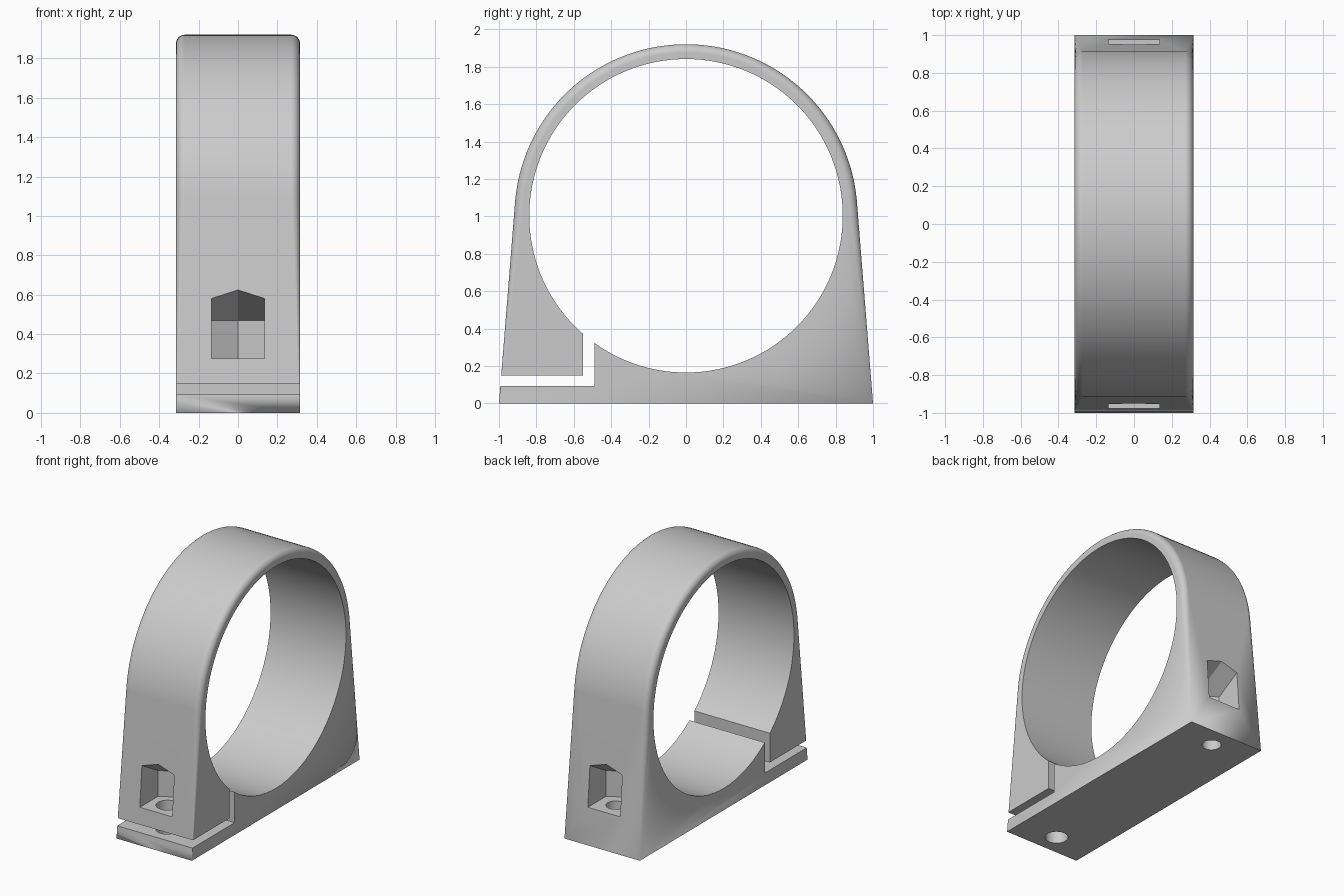
import bpy, bmesh, math
from math import sin, cos, pi, radians

cube = bpy.data.objects.get("Cube")
if cube:
    bpy.data.objects.remove(cube, do_unlink=True)

HALF_W = 0.315       # half width of the clamp along x
AXIS_Z = 1.003       # height of the ring axis
OUTER, BORE, FILLET = 0.917, 0.838, 0.045
BOLT_Y = 0.84
NUT_HALF = 0.135     # half the nut size across flats

grey = bpy.data.materials.new("plain grey")
grey.use_nodes = True
colour = (0.6, 0.6, 0.6, 1)
grey.diffuse_color = colour
grey.node_tree.nodes["Principled BSDF"].inputs["Base Color"].default_value = colour


def make_object(name, bm):
    bmesh.ops.recalc_face_normals(bm, faces=bm.faces)
    mesh = bpy.data.meshes.new(name)
    bm.to_mesh(mesh)
    bm.free()
    mesh.materials.append(grey)
    obj = bpy.data.objects.new(name, mesh)
    bpy.context.collection.objects.link(obj)
    return obj


def hull(name, points):
    bm = bmesh.new()
    for p in points:
        bm.verts.new(p)
    out = bmesh.ops.convex_hull(bm, input=bm.verts)
    spare = {g for g in out["geom_interior"] if isinstance(g, bmesh.types.BMVert)}
    bmesh.ops.delete(bm, geom=list(spare), context="VERTS")
    bmesh.ops.dissolve_limit(bm, angle_limit=radians(0.3), verts=bm.verts, edges=bm.edges)
    return make_object(name, bm)


def prism(name, outline, axis, start, end):
    """Extrude a 2D outline along x (outline is y, z) or along z (outline is x, y)."""
    bm = bmesh.new()
    place = (lambda a, b: (start, a, b)) if axis == "x" else (lambda a, b: (a, b, start))
    face = bm.faces.new([bm.verts.new(place(a, b)) for a, b in outline])
    out = bmesh.ops.extrude_face_region(bm, geom=[face])
    moved = [g for g in out["geom"] if isinstance(g, bmesh.types.BMVert)]
    step = end - start
    bmesh.ops.translate(bm, verts=moved, vec=(step, 0, 0) if axis == "x" else (0, 0, step))
    return make_object(name, bm)


def circle(cx, cy, r, n):
    return [(cx + r * cos(2 * pi * i / n), cy + r * sin(2 * pi * i / n)) for i in range(n)]


# Body: a round-edged disc hulled together with the rectangular foot
points = [(sx * HALF_W, sy, 0) for sx in (-1, 1) for sy in (-1, 1)]
for side in (-1, 1):
    for k in range(9):
        a = k / 8 * pi / 2
        x = side * (HALF_W - FILLET + FILLET * sin(a))
        r = OUTER - FILLET + FILLET * cos(a)
        points += [(x, y, z) for y, z in circle(0, AXIS_Z, r, 128)]
body = hull("pipe_clamp_body", points)

# Bore and the L-shaped opening slot
cutters = [prism("bore_cutter", circle(0, AXIS_Z, BORE, 128), "x", -0.5, 0.5)]
slot = [(-1.2, 0.093), (-0.49, 0.093), (-0.49, 0.5), (-0.55, 0.5), (-0.55, 0.15), (-1.2, 0.15)]
cutters.append(prism("slot_cutter", slot, "x", -0.5, 0.5))


def nut_pocket(name, side):
    """Half-hexagon pocket, open to the outside, with a two-plane roof rising outward."""
    corner = BOLT_Y - NUT_HALF / cos(pi / 6)
    shoulder = corner + NUT_HALF * math.tan(pi / 6)
    pts = []
    for x, y in [(0, corner), (-NUT_HALF, shoulder), (NUT_HALF, shoulder),
                 (-NUT_HALF, 1.1), (0, 1.1), (NUT_HALF, 1.1)]:
        roof = 0.47 + 0.67 * (cos(pi / 6) * (y - corner) - abs(x) / 2)
        pts += [(x, side * y, 0.275), (x, side * y, roof)]
    return hull(name, pts)


# Nut pockets and vertical bolt holes at both ends
for end, side, radius in (("front", -1, 0.08), ("back", 1, 0.067)):
    cutters.append(nut_pocket(end + "_nut_pocket_cutter", side))
    cutters.append(prism(end + "_bolt_hole_cutter",
                         circle(0, side * BOLT_Y, radius, 24), "z", -0.1, 0.3))

for obj in bpy.context.selected_objects:
    obj.select_set(False)
bpy.context.view_layer.objects.active = body
body.select_set(True)
for cutter in cutters:
    cut = body.modifiers.new(cutter.name, "BOOLEAN")
    cut.operation = "DIFFERENCE"
    cut.solver = "EXACT"
    cut.object = cutter
    bpy.ops.object.modifier_apply(modifier=cut.name)
for cutter in cutters:
    bpy.data.objects.remove(cutter, do_unlink=True)

# Smooth curved faces, keep corners crisp and flat faces flat
bpy.ops.object.shade_smooth_by_angle(angle=radians(30))
normals = body.modifiers.new("flat_face_normals", "WEIGHTED_NORMAL")
normals.keep_sharp = True
